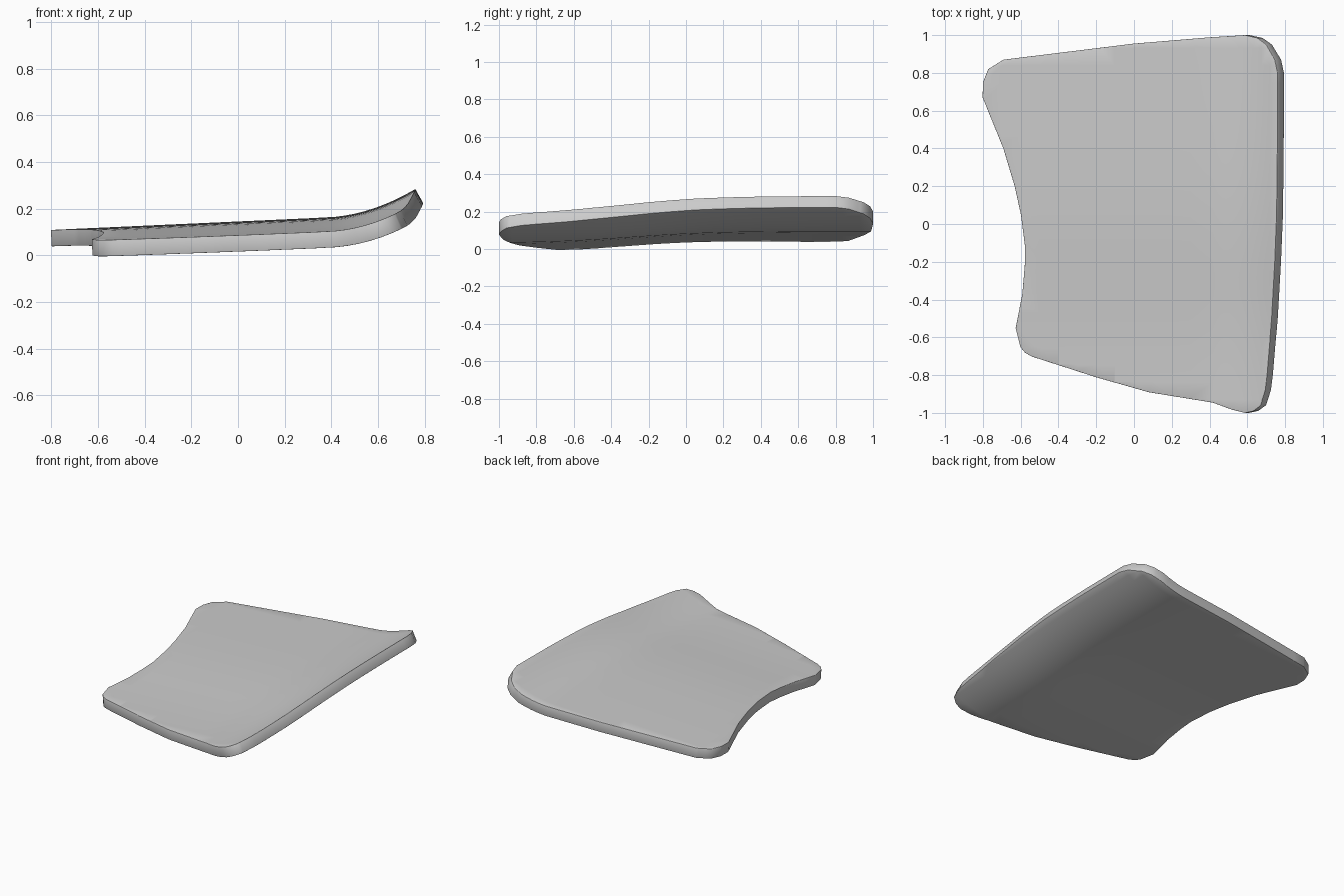
import bpy, bmesh, math
from mathutils import Vector

if "Cube" in bpy.data.objects:
    bpy.data.objects.remove(bpy.data.objects["Cube"])

# Plan outline of the panel's middle surface, counter-clockwise from the front left corner
outline = [(-.54, -.70), (-.2, -.81), (.08, -.89), (.42, -.945), (.52, -.98), (.60, -1.0), (.645, -.99),
           (.685, -.96), (.71, -.88), (.72, -.8), (.745, -.5), (.762, -.2), (.772, .05), (.776, .4),
           (.777, .8), (.762, .87), (.715, .95), (.667, .985), (.60, 1.0), (.4, .988), (0, .955),
           (-.69, .87), (-.77, .82), (-.798, .75), (-.80, .67), (-.69, .4), (-.63, .2),
           (-.597, .05), (-.575, -.12), (-.577, -.22), (-.59, -.37), (-.625, -.55), (-.60, -.65), (-.575, -.68)]


def height(x, y):
    """Gentle slope in x, soft step in y, and an upward curl at the right end."""
    curl = .69 * max(0, x - .38) ** 2
    return .052 + .045 * (x + .58) + .032 * math.tanh(2.2 * (y + .3)) + curl


# Flat sheet cut into a fine grid so that it can be curved
bm = bmesh.new()
bm.faces.new([bm.verts.new((x, y, 0)) for x, y in outline])
cuts = [(Vector((-.7 + i * .1, 0, 0)), Vector((1, 0, 0))) for i in range(11)]
cuts += [(Vector((.42 + i * .045, 0, 0)), Vector((1, 0, 0))) for i in range(8)]
cuts += [(Vector((0, -.93 + i * .0931, 0)), Vector((0, 1, 0))) for i in range(21)]
for co, no in cuts:
    bmesh.ops.bisect_plane(bm, geom=bm.verts[:] + bm.edges[:] + bm.faces[:],
                           plane_co=co, plane_no=no, dist=.0005)
for v in bm.verts:
    v.co.z = height(v.co.x, v.co.y)
bmesh.ops.recalc_face_normals(bm, faces=bm.faces)
if sum(f.normal.z for f in bm.faces) < 0:
    bmesh.ops.reverse_faces(bm, faces=bm.faces)
mesh = bpy.data.meshes.new("curved_panel")
bm.to_mesh(mesh)
bm.free()
panel = bpy.data.objects.new("curved_panel", mesh)
bpy.context.collection.objects.link(panel)
bpy.context.view_layer.objects.active = panel
panel.select_set(True)

# Thickness and a softened rim
solid = panel.modifiers.new("thickness", 'SOLIDIFY')
solid.thickness = .07
solid.offset = 0
bevel = panel.modifiers.new("soft_rim", 'BEVEL')
bevel.width = .01
bevel.segments = 2
bevel.limit_method = 'ANGLE'
bevel.angle_limit = math.radians(50)
bpy.ops.object.modifier_apply(modifier="thickness")
bpy.ops.object.modifier_apply(modifier="soft_rim")
bpy.ops.object.shade_smooth_by_angle(angle=math.radians(50))
